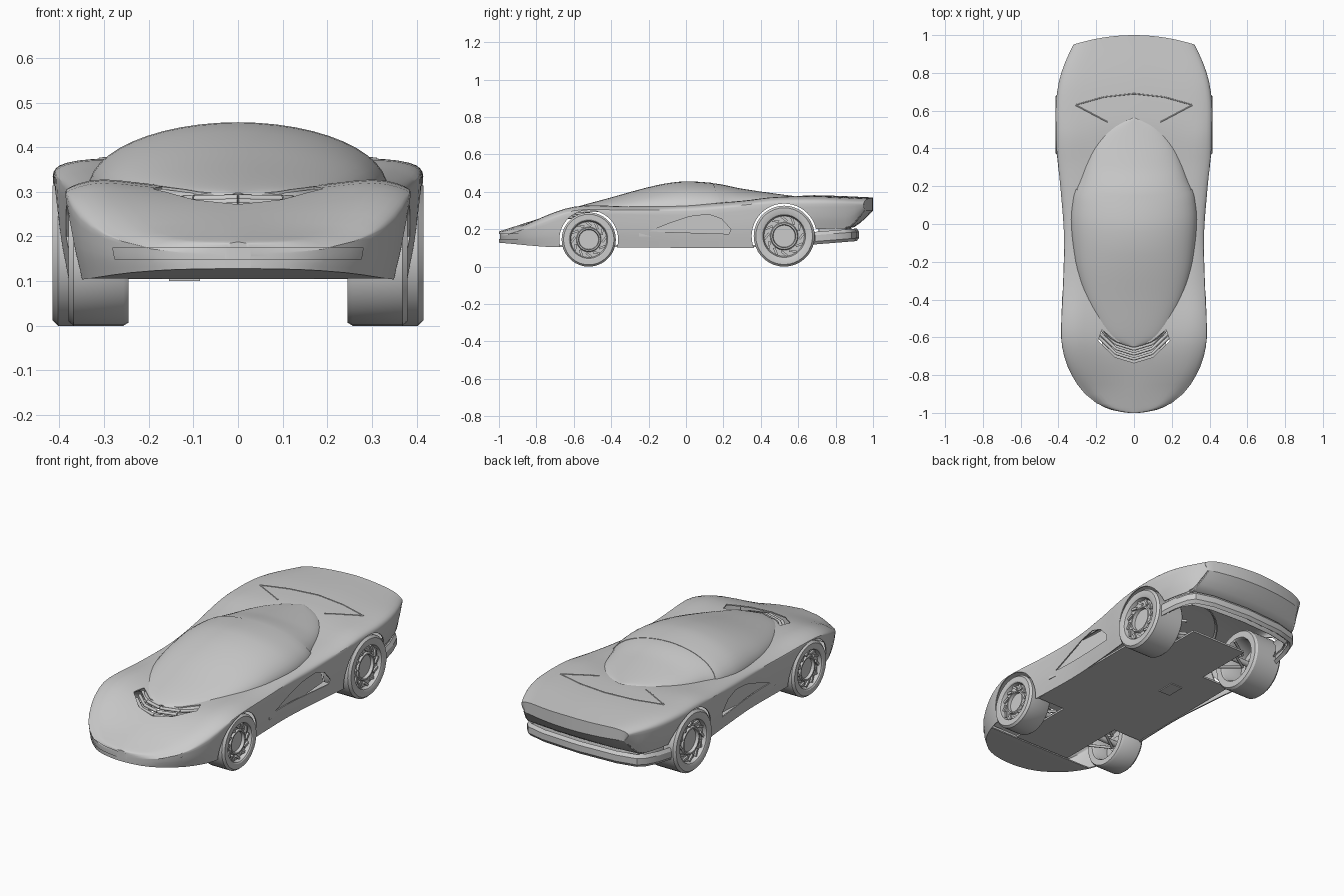
import bpy, bmesh
from math import sin, cos, pi, radians
from mathutils import Vector, Matrix
from mathutils.bvhtree import BVHTree

cube = bpy.data.objects.get("Cube")
if cube:
    bpy.data.objects.remove(cube, do_unlink=True)


def spline(keys, t):
    """Smooth interpolation through (t, value) keys without overshoot."""
    t = min(max(t, keys[0][0]), keys[-1][0])
    d = [(b[1] - a[1]) / (b[0] - a[0]) for a, b in zip(keys, keys[1:])]
    m = [d[0]] + [2 * p * q / (p + q) if p * q > 0 else 0 for p, q in zip(d, d[1:])] + [d[-1]]
    i = next(k for k in range(len(d)) if t <= keys[k + 1][0])
    h = keys[i + 1][0] - keys[i][0]
    u = (t - keys[i][0]) / h
    a, b = keys[i][1], keys[i + 1][1]
    return (a + u * h * m[i] + u * u * (3 * (b - a) - h * (2 * m[i] + m[i + 1]))
            + u ** 3 * (2 * (a - b) + h * (m[i] + m[i + 1])))


def grid(bm, rows):
    vs = [[bm.verts.new(p) for p in row] for row in rows]
    for r, q in zip(vs, vs[1:]):
        for i in range(len(r) - 1):
            bm.faces.new((r[i], r[i + 1], q[i + 1], q[i]))


def finish(name, bm, thick=0, angle=32):
    bmesh.ops.remove_doubles(bm, verts=bm.verts, dist=0.0004)
    bmesh.ops.recalc_face_normals(bm, faces=bm.faces)
    me = bpy.data.meshes.new(name)
    bm.to_mesh(me)
    bm.free()
    ob = bpy.data.objects.new(name, me)
    bpy.context.collection.objects.link(ob)
    bpy.ops.object.select_all(action='DESELECT')
    ob.select_set(True)
    bpy.context.view_layer.objects.active = ob
    if thick:
        mod = ob.modifiers.new("Shell", 'SOLIDIFY')
        mod.thickness, mod.offset = thick, -1
        bpy.ops.object.modifier_apply(modifier=mod.name)
    bpy.ops.object.shade_smooth_by_angle(angle=radians(angle))
    return ob


def prism(name, pts, axis, lo, hi, lean=0):
    """Extrude a plan (axis z) or side (axis x) outline."""
    bm = bmesh.new()
    place = (lambda a, b, c: (a, b, c)) if axis == 'z' else (lambda a, b, c: (c + lean * a, a, b))
    ends = [[bm.verts.new(place(a, b, c)) for a, b in pts] for c in (lo, hi)]
    for e in ends:
        bm.faces.new(e)
    for i in range(len(pts)):
        j = (i + 1) % len(pts)
        bm.faces.new((ends[0][i], ends[0][j], ends[1][j], ends[1][i]))
    return finish(name, bm)


def box(name, x0, x1, y0, y1, z0, z1):
    return prism(name, [(x0, y0), (x1, y0), (x1, y1), (x0, y1)], 'z', z0, z1)


def add_rod(bm, a, b, r):
    a, b = Vector(a), Vector(b)
    turn = (b - a).to_track_quat('Z', 'Y').to_matrix().to_4x4()
    bmesh.ops.create_cone(bm, cap_ends=True, segments=12, radius1=r, radius2=r,
                          depth=(b - a).length, matrix=Matrix.Translation((a + b) / 2) @ turn)


def cut(ob, cutter):
    cutter.hide_render = True
    mod = ob.modifiers.new("Cut", 'BOOLEAN')
    mod.object, mod.operation, mod.solver = cutter, 'DIFFERENCE', 'EXACT'
    bpy.context.view_layer.objects.active = ob
    bpy.ops.object.modifier_apply(modifier=mod.name)
    bpy.data.objects.remove(cutter, do_unlink=True)


# Body guide curves along the length: half width, centre, shoulder, belt, lower edge
WIDTH = [(-1, .03), (-.99, .1), (-.97, .16), (-.93, .225), (-.87, .285), (-.8, .33), (-.7, .37),
         (-.58, .387), (-.3, .375), (-.1, .37), (.2, .39), (.4, .41), (.6, .415), (.7, .407),
         (.8, .385), (.9, .345), (.95, .32)]
CENTRE = [(-1, .188), (-.9, .22), (-.8, .252), (-.7, .282), (-.6, .3), (-.4, .308), (0, .32),
          (.4, .36), (.56, .378), (.75, .38), (.95, .37)]
SHOULDER = [(-1, .183), (-.9, .205), (-.8, .25), (-.7, .292), (-.6, .32), (-.5, .328), (-.3, .322),
            (0, .33), (.3, .352), (.5, .373), (.7, .374), (.95, .362)]
BELT = [(-1, .158), (-.8, .22), (-.55, .3), (0, .296), (.5, .335), (.95, .335)]
LOWER = [(-1, .128), (-.68, .104), (.5, .1), (.62, .2), (.86, .205), (.9, .235), (.95, .3)]
SECTION_X = list(enumerate([0, .42, .78, .965, 1, .98, .93]))


def body_ring(y):
    w, zc, zs, zm, zb = (spline(k, y) for k in (WIDTH, CENTRE, SHOULDER, BELT, LOWER))
    heights = list(enumerate([zc, zc + .4 * (zs - zc), zs, zs - .015, zm, (zm + zb) / 2, zb]))
    half = [(w * spline(SECTION_X, i / 3), spline(heights, i / 3)) for i in range(19)]
    ring = [(-x, z) for x, z in reversed(half)] + half[1:]
    bow = .05 * max(0, (y - .8) / .15)
    top = [(x, y + bow * (1 - min(1, (x / w) ** 2)), z) for x, z in ring]
    lim = .93 * w
    under = [(max(-lim, min(lim, x)), yy, zb) for x, yy, z in top]
    return top, under


stations = [-1, -.995, -.985, -.97] + [-.95 + .05 * i for i in range(37)] + [.875, .9, .925, .95]
rings = [body_ring(y) for y in stations]
bm = bmesh.new()
grid(bm, [r[0] for r in rings])
grid(bm, [r[1] for r, y in zip(rings, stations) if y < -.73])
grid(bm, [r[1] for r, y in zip(rings, stations) if y > .84])
grid(bm, rings[0])
grid(bm, rings[-1])
body = finish("body_shell", bm, .006)

# Wheel arches, side scoops, nose intake and cowl opening
AXLES = {"front": (-.52, .145, .157, .38), "rear": (.525, .163, .174, .415)}
SCOOP = [(-.2, .188), (-.08, .235), (.02, .268), (.12, .28), (.19, .255), (.24, .2), (.23, .175)]
for side, s in (("left", 1), ("right", -1)):
    for y, z, arch, out in AXLES.values():
        ring = [(y + arch * cos(k * pi / 24), z + arch * sin(k * pi / 24)) for k in range(48)]
        cut(body, prism("arch_cutter", ring, 'x', s * .23, s * .5))
    cut(body, prism("scoop_cutter", SCOOP, 'x', s * .3, s * .5))
    panel = [(-.25, .16), (-.25, .2), (0, .29), (.22, .29), (.27, .16)]
    prism("scoop_panel_" + side, panel, 'x', s * .338, s * .344, -s * .075)
cut(body, box("intake_cutter", -.5, .5, -1.1, -.87, .148, .175))
outer = [(-.19, -.62), (-.1, -.705), (0, -.735), (.1, -.705), (.19, -.62)]
inner = [(.17, -.56), (.09, -.625), (0, -.645), (-.09, -.625), (-.17, -.56)]
cut(body, prism("cowl_cutter", outer + inner, 'z', .2, .4))
body.select_set(True)
bpy.context.view_layer.objects.active = body
bpy.ops.object.shade_smooth_by_angle(angle=radians(32))

# Intake backing and struts
box("intake_panel", -.27, .27, -.86, -.852, .125, .2)
for i, x in enumerate((-.24, -.015, .015, .24)):
    y = -.89 if abs(x) > .1 else -.96
    box(f"intake_strut_{i + 1}", x - .006, x + .006, y, y + .04, .135, .19)

# Cowl louvres
for i in range(3):
    bm = bmesh.new()
    dy = .02 + .026 * i
    path = [(x * .97, y + dy, .268 + .009 * i - .15 * abs(x) * abs(x)) for x, y in outer]
    for a, b in zip(path, path[1:]):
        add_rod(bm, a, b, .008)
    finish(f"cowl_louvre_{i + 1}", bm)

# Canopy and rear window
HALF = [(-.65, .02), (-.635, .075), (-.6, .135), (-.5, .205), (-.4, .255), (-.3, .29), (-.2, .315),
        (0, .335), (.1, .325), (.2, .29), (.3, .255), (.4, .21), (.5, .13), (.545, .06), (.56, .015)]
ROOF = [(-.65, .298), (-.6, .315), (-.4, .37), (-.2, .425), (-.1, .446), (0, .456), (.15, .447),
        (.3, .418), (.5, .388), (.56, .38)]


def dome(name, y0, y1, lean, scale):
    rows = []
    for k in range(29):
        y = y0 + (y1 - y0) * (1 - cos(pi * k / 28)) / 2
        base, c = spline(CENTRE, y) - .012, spline(HALF, y) * scale
        rise = (spline(ROOF, y) - base) * scale
        rows.append([(c * cos(a * pi / 24), y + lean(y) * (1 - sin(a * pi / 24)),
                      base + rise * sin(a * pi / 24)) for a in range(25)])
    bm = bmesh.new()
    grid(bm, rows)
    finish(name, bm, .006)


dome("windscreen_canopy", -.65, .145, lambda y: .05 * max(0, (y + .3) / .45), 1)
dome("rear_window", .14, .56, lambda y: .05 * (.56 - y) / .42, .985)

# Engine cover seam laid on the rear deck
tree = BVHTree.FromObject(body, bpy.context.evaluated_depsgraph_get())
seam = [(-.14, .54), (-.31, .63), (-.16, .672), (0, .69), (.16, .672), (.31, .63), (.14, .54)]
path = []
for a, b in zip(seam, seam[1:]):
    for k in range(7):
        p = Vector(a).lerp(Vector(b), k / 6)
        hit = tree.ray_cast(Vector((p.x, p.y, 1)), Vector((0, 0, -1)))[0]
        path.append(hit or Vector((p.x, p.y, .37)))
bm = bmesh.new()
for a, b in zip(path, path[1:]):
    if (b - a).length > .001:
        add_rod(bm, a, b, .003)
finish("engine_cover_seam", bm)

# Rear bumper and recessed tail panel
def wrap(name, half, z0, z1, rise, thick):
    pts = [(-x, y) for x, y in half] + [(x, y) for x, y in reversed(half[:-1])]
    rows = []
    for f in (0, .25, .75, 1):
        tuck = .012 if f in (0, 1) else 0
        rows.append([(x * (1 - tuck * 2), y - tuck, z0 + (z1 - z0) * f + rise * (y - .69))
                     for x, y in pts])
    bm = bmesh.new()
    grid(bm, rows)
    finish(name, bm, thick)


wrap("rear_bumper", [(.395, .69), (.38, .78), (.355, .85), (.325, .885), (.22, .912), (0, .925)],
     .118, .185, .08, .02)
wrap("tail_panel", [(.365, .71), (.35, .8), (.32, .85), (.2, .875), (0, .885)], .14, .225, 0, .008)

# Floor with narrow ends between the wheels
quarter = [(.17, -.74), (.17, -.36), (.34, -.36), (.34, .35), (.17, .35), (.17, .68)]
prism("floor_plate", quarter + [(-x, y) for x, y in reversed(quarter)], 'z', .105, .115)
box("underfloor_block", -.155, -.085, .1, .2, .1, .112)

# Wheels with vaned rims, hubs and suspension
for axle, (y, R, arch, out) in AXLES.items():
    for side, s in (("left", 1), ("right", -1)):
        wide = out - .245
        profile = [(0, -.03), (.36, -.03), (.38, -.014), (.43, -.014), (.46, -.024), (.66, -.024),
                   (.7, -.004), (.74, 0), (.93, 0), (1, -.012), (1, .012 - wide), (.95, -wide),
                   (.74, -wide), (.7, -wide + .01), (.66, -.045), (.3, -.045), (.28, -.07), (0, -.07)]
        bm = bmesh.new()
        grid(bm, [[(s * (out + x), y + R * r * cos(a * pi / 18), R + R * r * sin(a * pi / 18))
                   for r, x in profile] for a in range(37)])
        for k in range(12):
            spin = Matrix.Rotation(k * pi / 6, 4, 'X')
            vane = Matrix.Translation((0, 0, R * .57)) @ Matrix.Rotation(.9, 4, 'X')
            size = Matrix.Diagonal((.014, .012, R * .24, 1))
            hub = Matrix.Translation((s * (out - .021), y, R))
            bmesh.ops.create_cube(bm, size=1, matrix=hub @ spin @ vane @ size)
        finish(f"{axle}_wheel_{side}", bm)
        bm = bmesh.new()
        add_rod(bm, (s * .1, y, R), (s * (out - .06), y, R), .016)
        for dy in (-.09, .09):
            add_rod(bm, (s * .16, y + dy, .125), (s * .29, y, R - .03), .007)
            add_rod(bm, (s * .16, y + dy, .2), (s * .29, y, R + .04), .007)
        finish(f"{axle}_suspension_{side}", bm)
